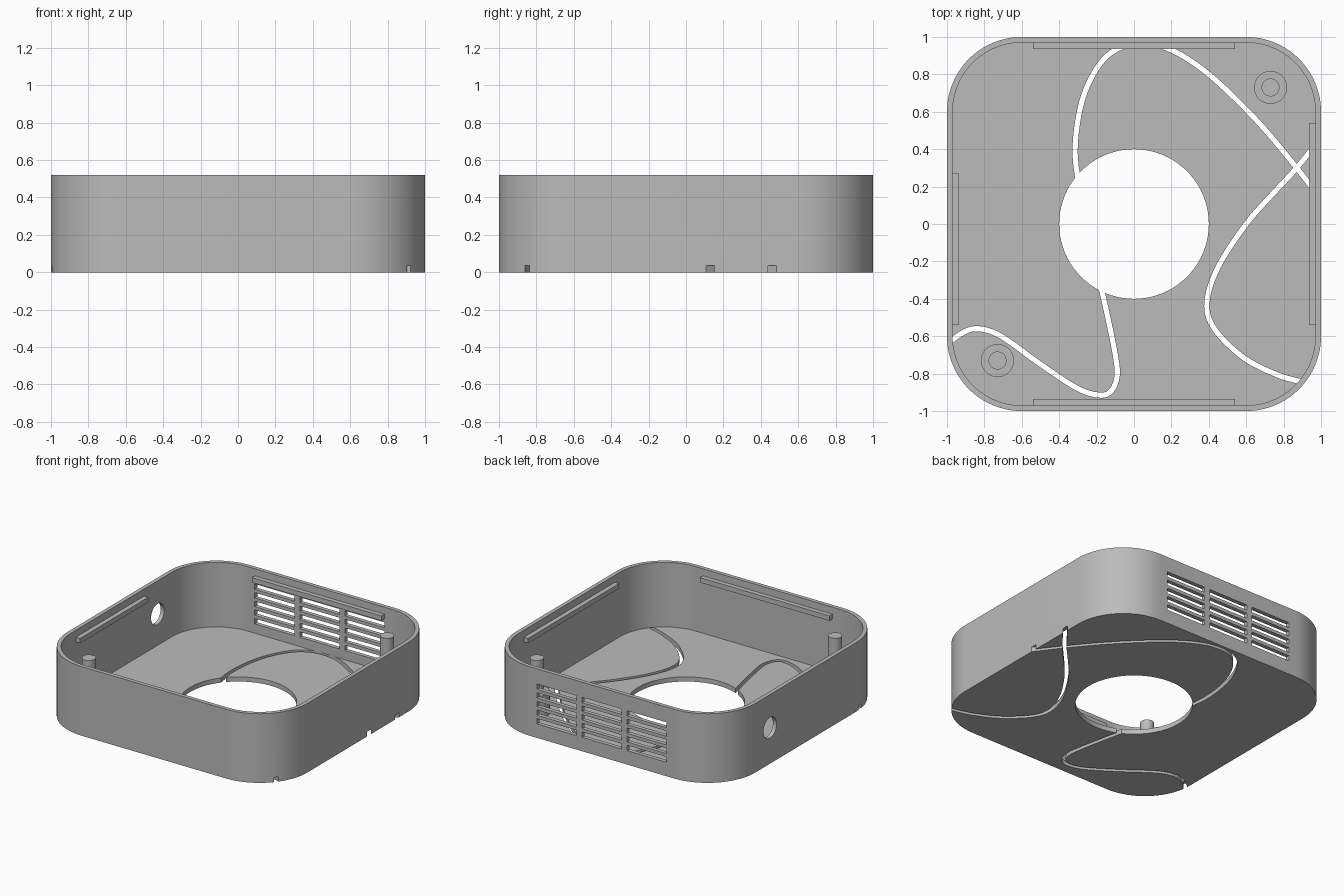
import bpy, bmesh, math
from mathutils import Vector

if "Cube" in bpy.data.objects:
    bpy.data.objects.remove(bpy.data.objects["Cube"], do_unlink=True)

grey = bpy.data.materials.new("neutral grey")
grey.use_nodes = True
GREY = (0.5, 0.5, 0.5, 1)
grey.diffuse_color = GREY
grey.node_tree.nodes["Principled BSDF"].inputs["Base Color"].default_value = GREY

HEIGHT, FLOOR, WALL, RADIUS = 0.52, 0.035, 0.03, 0.4


def prism(name, outline, z0, z1):
    """Extrude a flat outline from z0 up to z1."""
    bm = bmesh.new()
    base = bm.faces.new([bm.verts.new((x, y, z0)) for x, y in outline])
    top = bmesh.ops.extrude_face_region(bm, geom=[base])["geom"]
    verts = [v for v in top if isinstance(v, bmesh.types.BMVert)]
    bmesh.ops.translate(bm, verts=verts, vec=(0, 0, z1 - z0))
    bmesh.ops.recalc_face_normals(bm, faces=bm.faces)
    mesh = bpy.data.meshes.new(name)
    bm.to_mesh(mesh)
    bm.free()
    obj = bpy.data.objects.new(name, mesh)
    bpy.context.collection.objects.link(obj)
    mesh.materials.append(grey)
    return obj


def arc(cx, cy, r, a0, a1, n):
    angles = [math.radians(a0 + (a1 - a0) * i / n) for i in range(n + 1)]
    return [(cx + r * math.cos(a), cy + r * math.sin(a)) for a in angles]


def rounded_square(half, r, n=20):
    c = half - r
    pts = []
    for i, (sx, sy) in enumerate([(1, 1), (-1, 1), (-1, -1), (1, -1)]):
        pts += arc(sx * c, sy * c, r, 90 * i, 90 * i + 90, n)
    return pts


def circle(cx, cy, r, n=48):
    return arc(cx, cy, r, 0, 360, n)[:-1]


def block(name, x0, x1, y0, y1, z0, z1):
    return prism(name, [(x0, y0), (x1, y0), (x1, y1), (x0, y1)], z0, z1)


def ribbon(points, width, steps=8):
    """Outline of a constant-width band along a smooth curve."""
    p = [Vector(q) for q in points]
    p = [2 * p[0] - p[1]] + p + [2 * p[-1] - p[-2]]
    line = []
    for a, b, c, d in zip(p, p[1:], p[2:], p[3:]):
        for i in range(steps):
            t = i / steps
            line.append(0.5 * (2 * b + (c - a) * t + (2 * a - 5 * b + 4 * c - d) * t * t
                               + (3 * b - a - 3 * c + d) * t ** 3))
    line.append(p[-2])
    left, right = [], []
    for i, q in enumerate(line):
        tan = (line[min(i + 1, len(line) - 1)] - line[max(i - 1, 0)]).normalized()
        side = Vector((-tan.y, tan.x)) * width / 2
        left.append(tuple(q + side))
        right.append(tuple(q - side))
    return left + right[::-1]


def cut(target, cutter):
    mod = target.modifiers.new("cut", "BOOLEAN")
    mod.operation, mod.solver, mod.object = "DIFFERENCE", "EXACT", cutter
    bpy.context.view_layer.objects.active = target
    bpy.ops.object.modifier_apply(modifier=mod.name)
    bpy.data.objects.remove(cutter, do_unlink=True)


def smooth(obj):
    bpy.ops.object.select_all(action="DESELECT")
    obj.select_set(True)
    bpy.context.view_layer.objects.active = obj
    bpy.ops.object.shade_smooth_by_angle(angle=math.radians(30))


# Open tray with rounded corners
tray = prism("tray", rounded_square(1, RADIUS), 0, HEIGHT)
cut(tray, prism("cavity", rounded_square(1 - WALL, RADIUS - WALL), FLOOR, 1))

# Large round opening in the floor
cut(tray, prism("floor_opening", circle(0, 0, 0.4, 80), -0.1, 0.1))

# Winding grooves through the floor, notching the wall where they leave
grooves = [
    [(-.29, .17), (-.315, .4), (-.28, .65), (-.2, .83), (-.1, .93), (.04, .965),
     (.2, .93), (.4, .8), (.65, .56), (.87, .3), (1.03, .09)],
    [(1.03, .5), (.87, .3), (.75, .17), (.6, 0), (.45, -.23), (.39, -.42),
     (.43, -.56), (.58, -.71), (.75, -.8), (.88, -.84), (1.02, -.87)],
    [(-.18, -.32), (-.14, -.5), (-.1, -.7), (-.09, -.81), (-.12, -.89), (-.18, -.915),
     (-.3, -.88), (-.5, -.75), (-.65, -.64), (-.75, -.58), (-.85, -.56), (-.93, -.59),
     (-1.03, -.67)],
]
for path in grooves:
    cut(tray, prism("groove", ribbon(path, 0.028), -0.1, FLOOR + 0.0005))

# Three columns of ventilation slots in the back wall
for col in (-1, 0, 1):
    for row in range(5):
        x, z = col * 0.375, 0.105 + row * 0.065
        cut(tray, block("vent", x - 0.165, x + 0.165, 0.9, 1.1, z, z + 0.04))

# Round cable hole in the right wall
hole = prism("cable_hole", circle(0, 0, 0.078), -0.1, 0.1)
hole.rotation_euler = (0, math.pi / 2, 0)
hole.location = (-1, 0.43, 0.27)
bpy.context.view_layer.update()
cut(tray, hole)
smooth(tray)

# Lid rails along the inside of the walls
IN, OUT = 0.935, 0.975
for name, x0, x1, y0, y1 in [
    ("back_rail", -0.54, 0.54, IN, OUT),
    ("front_rail", -0.54, 0.54, -OUT, -IN),
    ("left_rail", IN, OUT, -0.54, 0.54),
    ("right_rail", -OUT, -IN, -0.54, 0.27),
]:
    block(name, x0, x1, y0, y1, 0.43, 0.467)

# Stepped mounting posts in two opposite corners
for name, s in (("back_left", 0.73), ("front_right", -0.73)):
    smooth(prism(name + "_post_base", circle(s, s, 0.088), FLOOR - 0.005, 0.2))
    smooth(prism(name + "_post_pin", circle(s, s, 0.048), 0.19, 0.45))
